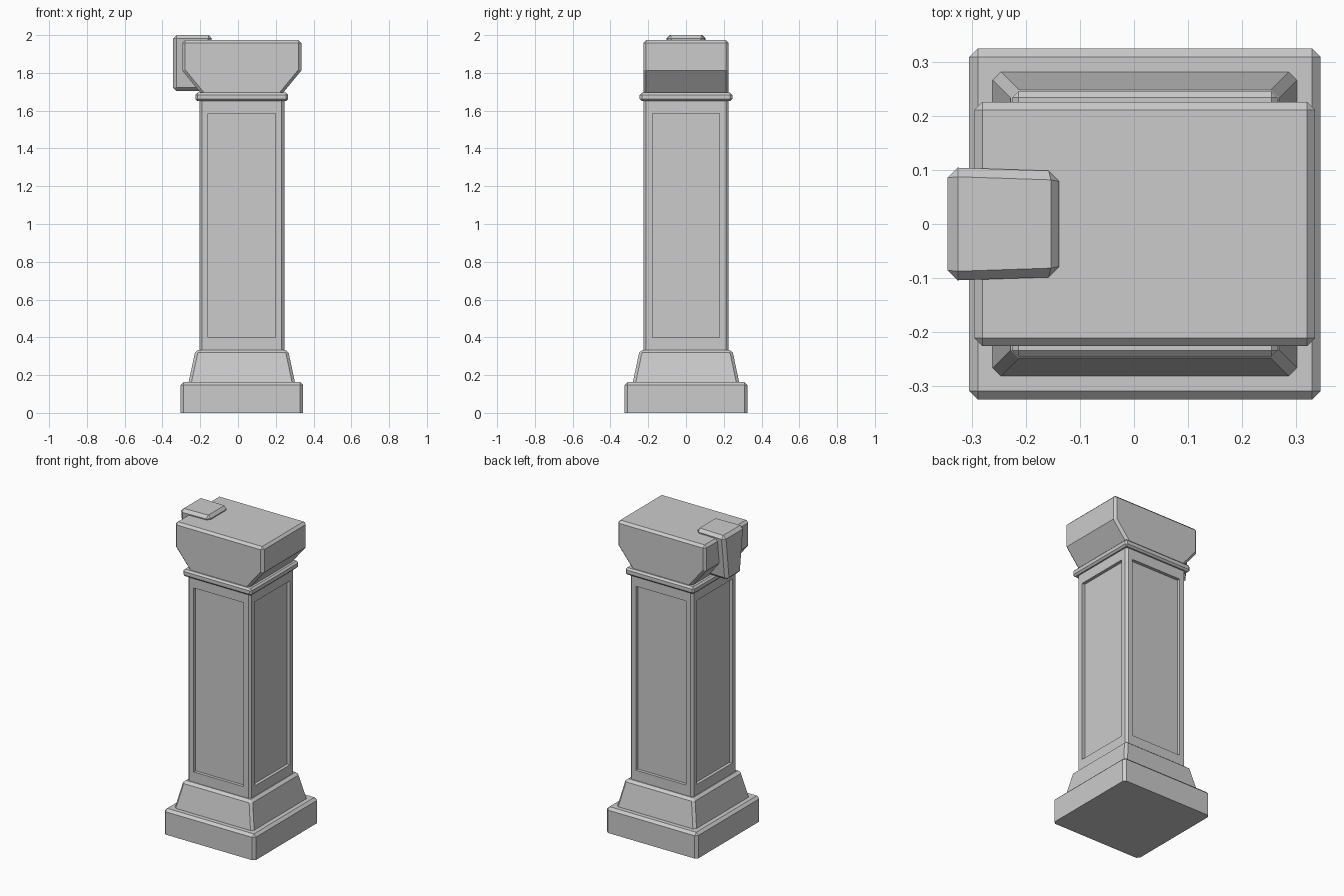
import bpy, bmesh
from mathutils import Vector

if "Cube" in bpy.data.objects:
    bpy.data.objects.remove(bpy.data.objects["Cube"])

CX = 0.02  # the shaft axis sits slightly right because the keystone sticks out left


def finish(name, bm):
    bmesh.ops.recalc_face_normals(bm, faces=bm.faces)
    mesh = bpy.data.meshes.new(name)
    bm.to_mesh(mesh)
    bm.free()
    obj = bpy.data.objects.new(name, mesh)
    bpy.context.collection.objects.link(obj)
    return obj


def loft(bottom, top):
    """Solid between two rings with the same number of points."""
    bm = bmesh.new()
    a = [bm.verts.new(p) for p in bottom]
    b = [bm.verts.new(p) for p in top]
    bm.faces.new(a)
    bm.faces.new(b)
    n = len(a)
    for i in range(n):
        bm.faces.new((a[i], a[(i + 1) % n], b[(i + 1) % n], b[i]))
    bmesh.ops.recalc_face_normals(bm, faces=bm.faces)
    return bm


def square(h, z):
    return [(CX + sx * h, sy * h, z) for sx, sy in ((-1, -1), (1, -1), (1, 1), (-1, 1))]


def chamfer(bm, width, keep=lambda e: True):
    bmesh.ops.bevel(bm, geom=[e for e in bm.edges if keep(e)], offset=width,
                    segments=1, profile=0.5, affect='EDGES', clamp_overlap=True)


def above(z):
    return lambda e: max(v.co.z for v in e.verts) > z


# Plinth and tapered foot, chamfered everywhere except underneath
bm = loft(square(0.325, 0), square(0.325, 0.163))
chamfer(bm, 0.016, above(0.01))
finish("plinth", bm)

bm = loft(square(0.283, 0.155), square(0.245, 0.334))
chamfer(bm, 0.015, above(0.16))
finish("tapered_foot", bm)

# Shaft with a recessed panel in each side
bm = loft(square(0.225, 0.325), square(0.225, 1.66))
chamfer(bm, 0.014, lambda e: abs(e.verts[0].co.z - e.verts[1].co.z) > 1)
bm.normal_update()
sides = [f for f in bm.faces if abs(f.normal.z) < 0.1 and f.calc_area() > 0.3]
bmesh.ops.inset_individual(bm, faces=sides, thickness=0.046)
for f in sides:
    normal = f.normal.copy()
    for v in f.verts:
        v.co.z = 0.40 if v.co.z < 1 else 1.585
    panel = bmesh.ops.extrude_discrete_faces(bm, faces=[f])["faces"][0]
    for v in panel.verts:
        v.co -= normal * 0.02
finish("panelled_shaft", bm)

# Collar under the capital
bm = loft(square(0.245, 1.65), square(0.245, 1.695))
chamfer(bm, 0.011)
finish("collar", bm)

# Capital: flared profile extruded front to back
profile = [(-0.215, 1.69), (0.215, 1.69), (0.315, 1.812),
           (0.315, 1.974), (-0.315, 1.974), (-0.315, 1.812)]
bm = loft([(CX + x, -0.226, z) for x, z in profile],
          [(CX + x, 0.226, z) for x, z in profile])
chamfer(bm, 0.015, lambda e: (e.verts[0].co - e.verts[1].co).length > 0 and not (
    abs(e.verts[0].co.y - e.verts[1].co.y) > 0.3 and
    1.8 < e.verts[0].co.z < 1.82) and above(1.7)(e))
finish("capital", bm)

# Keystone clasping the left edge of the capital, narrowing downward
bm = loft([(-0.345, -0.072, 1.703), (-0.19, -0.066, 1.703),
           (-0.19, 0.066, 1.703), (-0.345, 0.072, 1.703)],
          [(-0.345, -0.107, 2.0), (-0.135, -0.100, 2.0),
           (-0.135, 0.100, 2.0), (-0.345, 0.107, 2.0)])
chamfer(bm, 0.019)
finish("keystone", bm)
